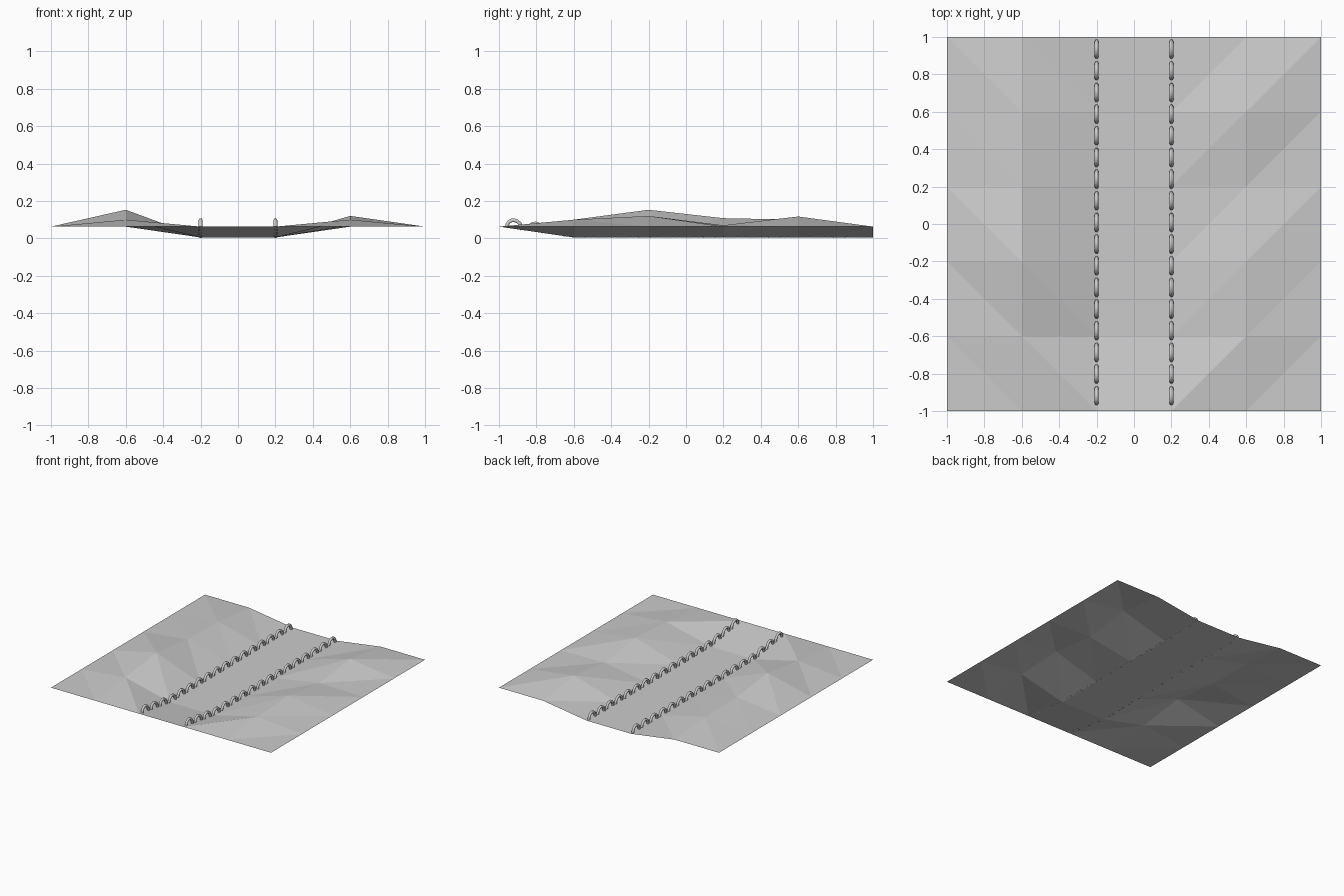
import bpy, math

if "Cube" in bpy.data.objects:
    bpy.data.objects.remove(bpy.data.objects["Cube"])

# terrain: 6 x 6 height field, channel along the middle
COORDS = [-1.0, -0.6, -0.2, 0.2, 0.6, 1.0]
RIM = 0.063
HILL_L = [RIM, 0.10, 0.153, 0.108, 0.10, RIM]
HILL_R = [RIM, 0.10, 0.12, 0.07, 0.117, RIM]
CHANNEL = [RIM, 0.005, 0.005, 0.005, 0.005, 0.005]
COLUMNS = [[RIM] * 6, HILL_L, CHANNEL, CHANNEL, HILL_R, [RIM] * 6]

verts = [(x, y, COLUMNS[i][j]) for i, x in enumerate(COORDS) for j, y in enumerate(COORDS)]
faces = []
for i in range(5):
    for j in range(5):
        a, b, c, d = i * 6 + j, (i + 1) * 6 + j, (i + 1) * 6 + j + 1, i * 6 + j + 1
        # diagonals mirror about the channel
        faces += [(a, b, c), (a, c, d)] if i >= 2 else [(a, b, d), (b, c, d)]
mesh = bpy.data.meshes.new("terrain")
mesh.from_pydata(verts, [], faces)
bpy.context.collection.objects.link(bpy.data.objects.new("terrain", mesh))


def ground(y):
    """Channel-edge height at y."""
    return 0.005 + (RIM - 0.005) * max(0.0, (-0.6 - y) / 0.4)


# rows of small hoops along both channel edges
def hoop_row(name, x):
    cu = bpy.data.curves.new(name, 'CURVE')
    cu.dimensions = '3D'
    cu.bevel_depth = 0.011
    cu.bevel_resolution = 1
    cu.use_fill_caps = True
    for k in range(17):
        yc = -0.918 + k * 0.1158
        pts = []
        for s in range(9):
            t = math.pi * (1 - s / 8)
            y = yc + 0.041 * math.cos(t)
            pts.append((x, y, ground(y) + 0.046 * math.sin(t)))
        sp = cu.splines.new('POLY')
        sp.points.add(len(pts) - 1)
        for p, co in zip(sp.points, pts):
            p.co = (*co, 1)
    ob = bpy.data.objects.new(name, cu)
    bpy.context.collection.objects.link(ob)
    bpy.ops.object.select_all(action='DESELECT')
    bpy.context.view_layer.objects.active = ob
    ob.select_set(True)
    bpy.ops.object.convert(target='MESH')


hoop_row("hoops_left", -0.2)
hoop_row("hoops_right", 0.2)
